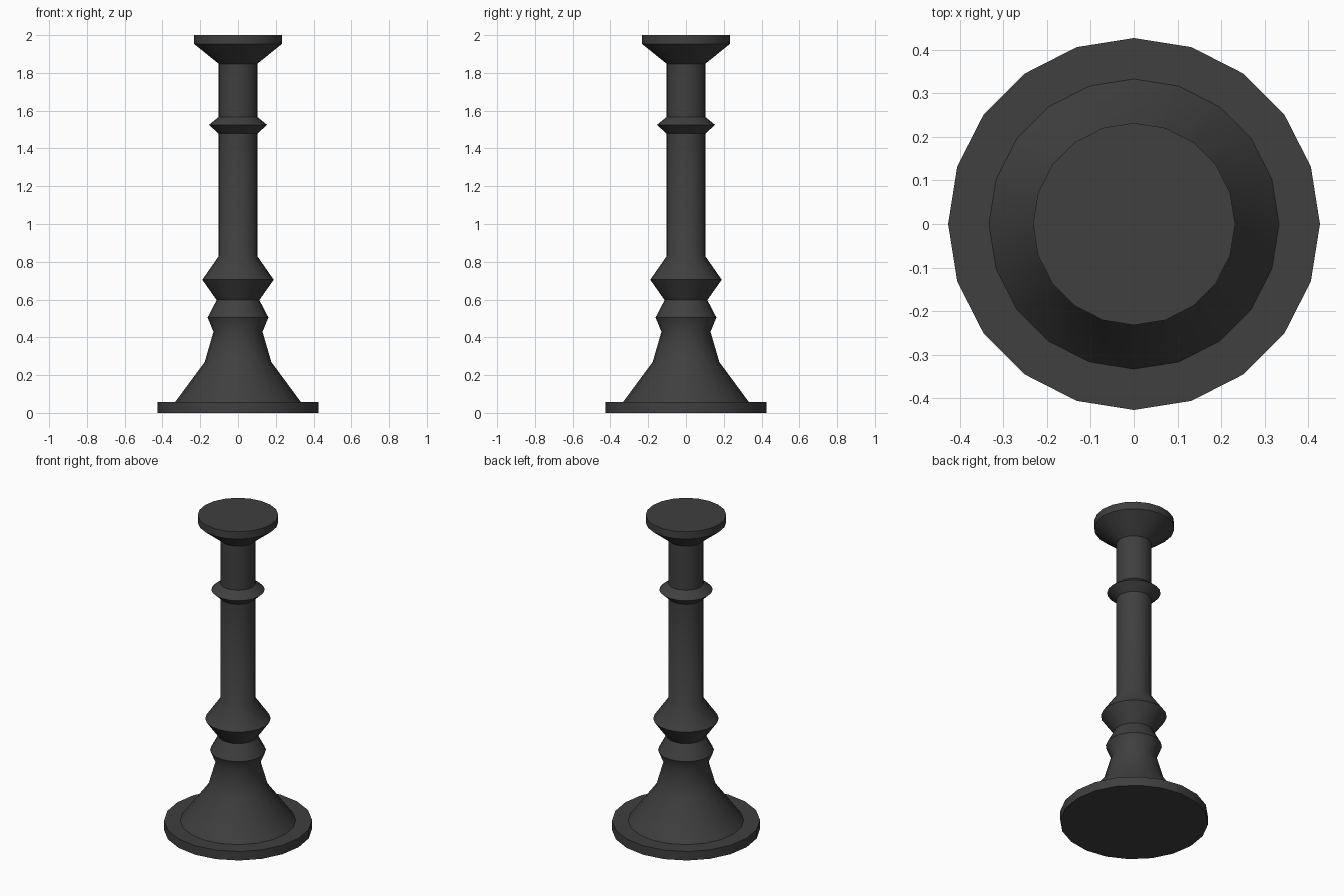
import bpy, bmesh, math

cube = bpy.data.objects.get("Cube")
if cube:
    bpy.data.objects.remove(cube, do_unlink=True)

SIDES = 20

iron = bpy.data.materials.new("dark_iron")
iron.use_nodes = True
colour = (0.05, 0.05, 0.05, 1)
iron.diffuse_color = colour
iron.node_tree.nodes["Principled BSDF"].inputs["Base Color"].default_value = colour

# Turned outline from foot to cup: (radius, height)
profile = [
    (0.427, 0), (0.427, 0.057), (0.333, 0.057),               # foot plate
    (0.176, 0.27), (0.13, 0.43),                              # flared base
    (0.161, 0.505), (0.113, 0.597), (0.189, 0.705), (0.102, 0.83),  # two knops
    (0.102, 1.478), (0.154, 1.525), (0.102, 1.567),           # stem and collar
    (0.102, 1.848), (0.232, 1.953), (0.232, 2),               # neck and cup
]


def lathe(name, outline, material):
    bm = bmesh.new()
    rings = []
    for r, z in outline:
        angles = [math.tau * i / SIDES for i in range(SIDES)]
        rings.append([bm.verts.new((r * math.cos(a), r * math.sin(a), z)) for a in angles])
    for low, high in zip(rings, rings[1:]):
        for i in range(SIDES):
            j = (i + 1) % SIDES
            bm.faces.new((low[i], low[j], high[j], high[i]))
    bm.faces.new(rings[0][::-1])
    bm.faces.new(rings[-1])
    mesh = bpy.data.meshes.new(name)
    bm.to_mesh(mesh)
    bm.free()
    mesh.materials.append(material)
    obj = bpy.data.objects.new(name, mesh)
    bpy.context.collection.objects.link(obj)
    return obj


candlestick = lathe("candlestick", profile, iron)

# Smooth around the turning, crisp at the ridges
bpy.ops.object.select_all(action="DESELECT")
candlestick.select_set(True)
bpy.context.view_layer.objects.active = candlestick
bpy.ops.object.shade_smooth_by_angle(angle=math.radians(42))
